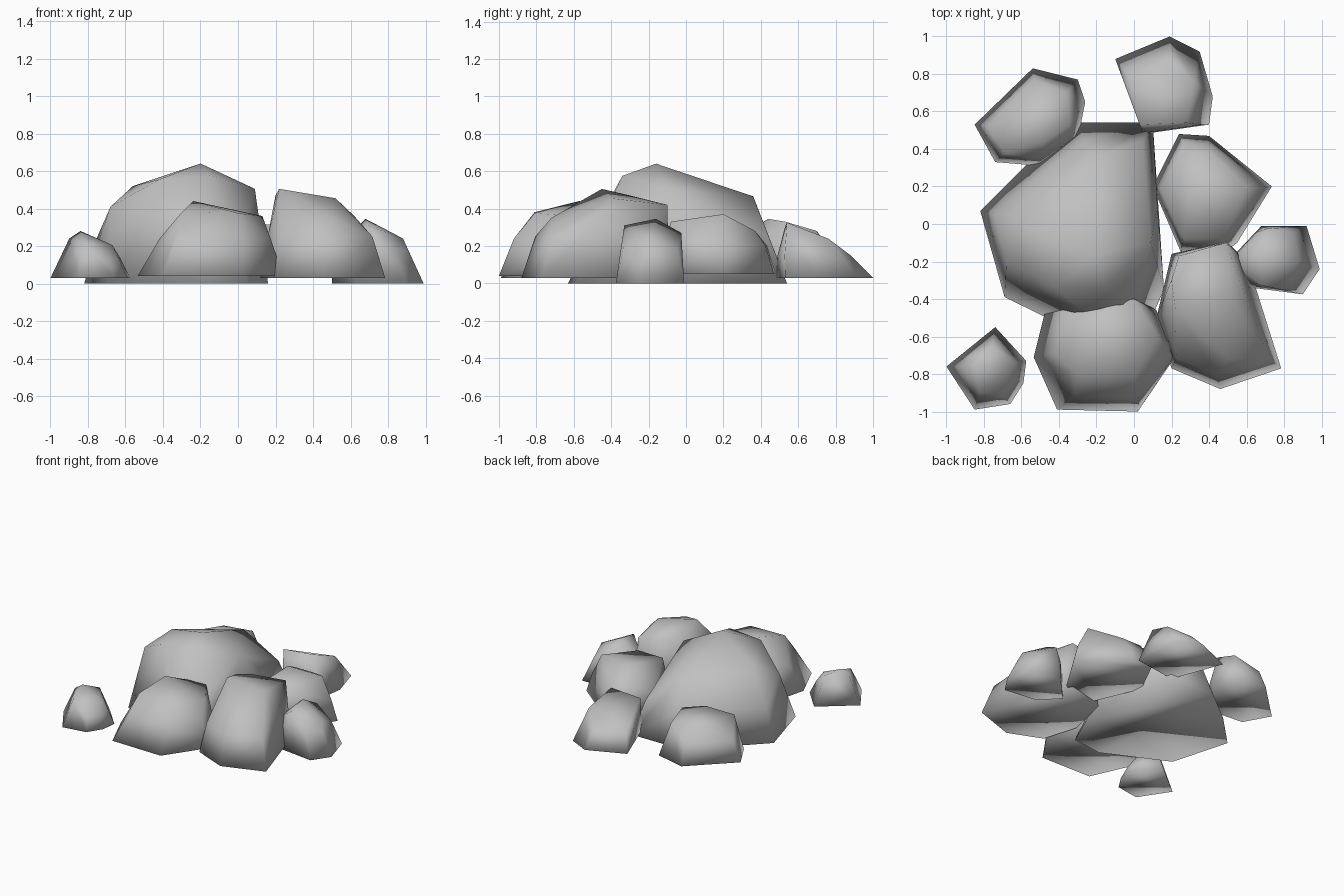
import bpy
import bmesh
from mathutils import Vector

if "Cube" in bpy.data.objects:
    bpy.data.objects.remove(bpy.data.objects["Cube"], do_unlink=True)

# One stone colour for the whole pile
stone = bpy.data.materials.new("stone_grey")
stone.use_nodes = True
stone_colour = (0.53, 0.53, 0.53, 1)
stone.diffuse_color = stone_colour
stone.node_tree.nodes["Principled BSDF"].inputs["Base Color"].default_value = stone_colour


def make_rock(name, outline, crown, centre, inset, shoulder_height, ground=0.03):
    """Wrap a faceted skin around a ground outline, its inset shoulder and a crown."""
    bm = bmesh.new()
    middle = Vector((*centre, shoulder_height))
    for x, y in outline:
        bm.verts.new((x, y, ground))
        rim = Vector((x, y, shoulder_height))
        bm.verts.new(rim.lerp(middle, inset))
    for point in crown:
        bm.verts.new(point)

    hull = bmesh.ops.convex_hull(bm, input=bm.verts[:])
    leftovers = set(hull["geom_interior"]) | set(hull["geom_unused"])
    loose = [item for item in leftovers if isinstance(item, bmesh.types.BMVert)]
    bmesh.ops.delete(bm, geom=loose, context="VERTS")
    bmesh.ops.dissolve_limit(bm, angle_limit=0.03, verts=bm.verts[:], edges=bm.edges[:])
    bmesh.ops.recalc_face_normals(bm, faces=bm.faces[:])
    for face in bm.faces:
        face.smooth = True

    mesh = bpy.data.meshes.new(name)
    bm.to_mesh(mesh)
    bm.free()
    mesh.materials.append(stone)
    rock = bpy.data.objects.new(name, mesh)
    bpy.context.collection.objects.link(rock)
    return rock


# Tall boulder in the middle
make_rock(
    "main_boulder",
    outline=[(-.82, .07), (-.56, .33), (-.29, .54), (.1, .54), (.16, -.35),
             (.05, -.6), (-.2, -.63), (-.48, -.47), (-.69, -.39)],
    crown=[(-.2, -.16, .64), (-.56, -.03, .52), (.09, -.1, .505), (-.2, .36, .465),
           (-.42, -.34, .555), (-.15, -.34, .575), (-.68, -.2, .41), (-.67, .05, .41),
           (-.75, .06, .25), (.125, .1, .25)],
    centre=(-.2, 0), inset=.18, shoulder_height=.25, ground=0)

# Broad rock leaning on the front of the boulder
make_rock(
    "front_rock",
    outline=[(-.535, -.71), (-.41, -.99), (.02, -1), (.205, -.73), (.12, -.46),
             (0, -.38), (-.47, -.45)],
    crown=[(-.3, -.81, .38), (0, -.81, .375), (-.24, -.57, .44), (.13, -.6, .36),
           (0, -.4, .37), (.21, -.71, .13), (-.38, -.45, .25), (-.12, -.44, .39)],
    centre=(.05, -.6), inset=.2, shoulder_height=.24, ground=.04)

# Long rock at the front corner
make_rock(
    "front_corner_rock",
    outline=[(.12, -.5), (.2, -.77), (.46, -.88), (.785, -.77), (.605, -.2),
             (.49, -.09), (.2, -.16)],
    crown=[(.22, -.45, .505), (.2, -.3, .47), (.52, -.4, .455), (.62, -.45, .36),
           (.5, -.72, .35), (.24, -.17, .43), (.49, -.1, .42)],
    centre=(.36, -.42), inset=.16, shoulder_height=.25)

# Rock beside the boulder
make_rock(
    "side_rock",
    outline=[(.1, .2), (.24, .48), (.4, .47), (.735, .2), (.55, -.1), (.46, -.17),
             (.25, -.15)],
    crown=[(.3, .2, .37), (.6, .2, .37), (.25, .37, .28), (.42, .37, .28),
           (.26, -.08, .33), (.48, -.08, .33)],
    centre=(.4, .15), inset=.14, shoulder_height=.2, ground=.05)

# Small outer rock
make_rock(
    "outer_rock",
    outline=[(.5, -.2), (.68, -.01), (.92, -.01), (.99, -.24), (.9, -.375), (.63, -.34)],
    crown=[(.68, -.16, .345), (.88, -.2, .24), (.69, -.33, .31), (.71, -.025, .27)],
    centre=(.55, -.18), inset=.2, shoulder_height=.18, ground=0)

# Rock at the back
make_rock(
    "back_rock",
    outline=[(-.1, .88), (.19, 1), (.35, .92), (.42, .68), (.4, .53), (.05, .48)],
    crown=[(.03, .53, .305), (.28, .54, .325), (.32, .76, .24)],
    centre=(.2, .52), inset=.25, shoulder_height=.15)

# Rock at the back corner
make_rock(
    "back_corner_rock",
    outline=[(-.85, .53), (-.54, .83), (-.3, .77), (-.26, .65), (-.3, .45),
             (-.5, .31), (-.74, .33)],
    crown=[(-.34, .53, .33), (-.48, .44, .345), (-.69, .38, .31), (-.36, .7, .28),
           (-.56, .62, .3)],
    centre=(-.5, .5), inset=.19, shoulder_height=.18)

# Detached stone on its own
make_rock(
    "detached_stone",
    outline=[(-1, -.76), (-.74, -.55), (-.575, -.73), (-.59, -.85), (-.66, -.96),
             (-.85, -.99)],
    crown=[(-.84, -.75, .28), (-.76, -.65, .24), (-.67, -.77, .205), (-.82, -.9, .22),
           (-.9, -.76, .24)],
    centre=(-.79, -.77), inset=.23, shoulder_height=.13)
